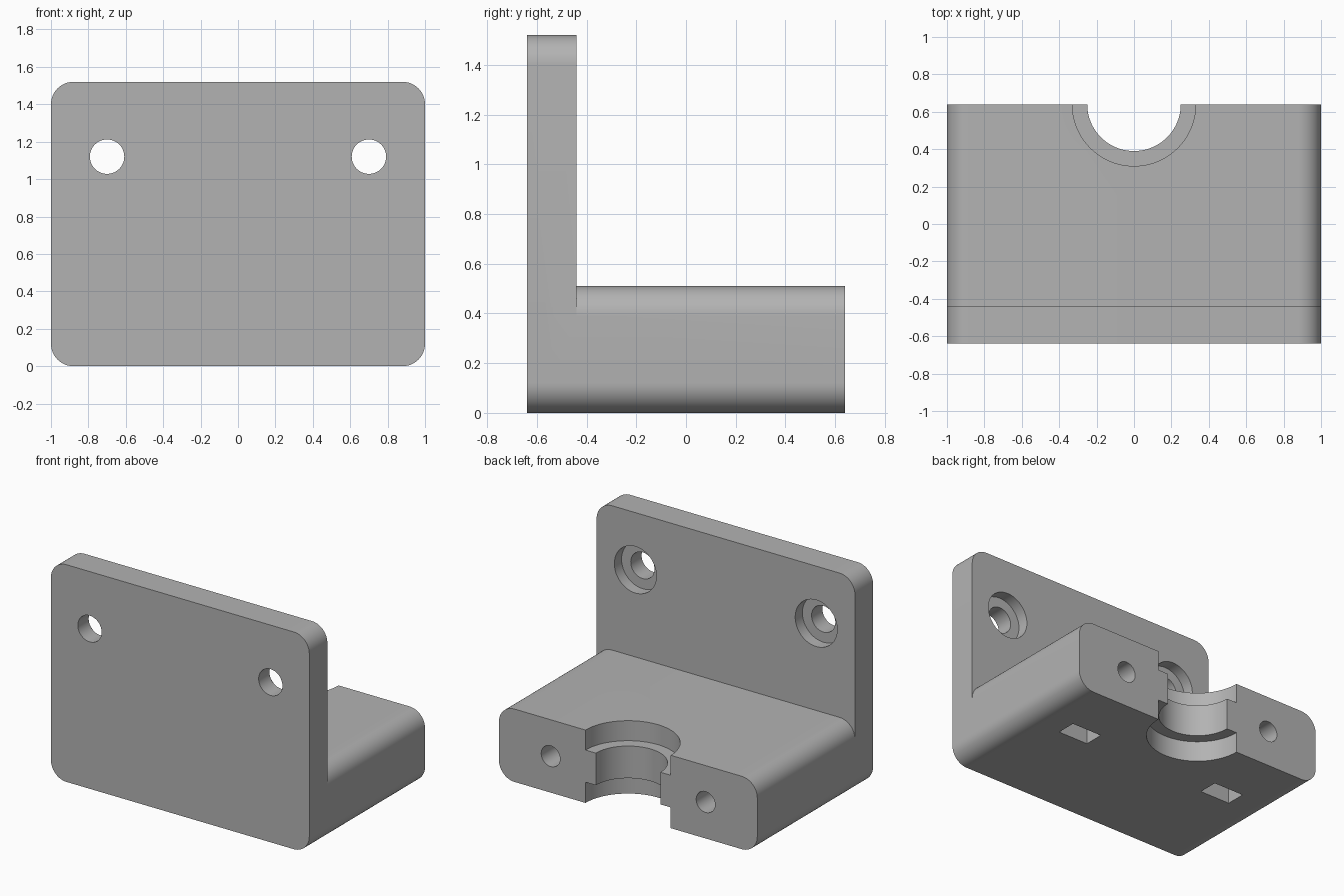
import bpy, bmesh, math
from mathutils import Matrix

cube = bpy.data.objects.get("Cube")
if cube:
    bpy.data.objects.remove(cube, do_unlink=True)

grey = bpy.data.materials.new("plain_grey")
grey.use_nodes = True
colour = (0.45, 0.45, 0.45, 1)
grey.diffuse_color = colour
grey.node_tree.nodes["Principled BSDF"].inputs["Base Color"].default_value = colour

FRONT, INNER, BACK = -0.64, -0.44, 0.64
BASE_H, PLATE_H, RADIUS = 0.51, 1.52, 0.12


def finish(name, bm):
    bmesh.ops.recalc_face_normals(bm, faces=bm.faces[:])
    mesh = bpy.data.meshes.new(name)
    bm.to_mesh(mesh)
    bm.free()
    mesh.materials.append(grey)
    obj = bpy.data.objects.new(name, mesh)
    bpy.context.collection.objects.link(obj)
    return obj


def rounded_slab(name, height, y0, y1, steps=12):
    """Rounded rectangle in x-z, extruded along y."""
    bm = bmesh.new()
    cx = 1 - RADIUS
    corners = [(cx, height - RADIUS), (-cx, height - RADIUS), (-cx, RADIUS), (cx, RADIUS)]
    ring = []
    for k, (x, z) in enumerate(corners):
        for i in range(steps + 1):
            a = math.pi / 2 * (k + i / steps)
            ring.append(bm.verts.new((x + RADIUS * math.cos(a), y0, z + RADIUS * math.sin(a))))
    face = bm.faces.new(ring)
    out = bmesh.ops.extrude_face_region(bm, geom=[face])
    moved = [v for v in out["geom"] if isinstance(v, bmesh.types.BMVert)]
    bmesh.ops.translate(bm, verts=moved, vec=(0, y1 - y0, 0))
    return finish(name, bm)


def cylinder(name, radius, axis, centre, start, end, sides=48):
    """Cylinder along y (centre is x, z) or along z (centre is x, y)."""
    bm = bmesh.new()
    bmesh.ops.create_cone(bm, cap_ends=True, segments=sides, radius1=radius,
                          radius2=radius, depth=end - start)
    mid = (start + end) / 2
    if axis == "y":
        turn = Matrix.Rotation(math.pi / 2, 4, "X")
        place = Matrix.Translation((centre[0], mid, centre[1]))
    else:
        turn = Matrix.Identity(4)
        place = Matrix.Translation((centre[0], centre[1], mid))
    bm.transform(place @ turn)
    return finish(name, bm)


def box(name, centre, size):
    bm = bmesh.new()
    bmesh.ops.create_cube(bm, size=1)
    bm.transform(Matrix.Translation(centre) @ Matrix.Diagonal((*size, 1)))
    return finish(name, bm)


def combine(target, tool, operation):
    mod = target.modifiers.new(tool.name, "BOOLEAN")
    mod.operation, mod.solver, mod.object = operation, "EXACT", tool
    bpy.context.view_layer.objects.active = target
    bpy.ops.object.modifier_apply(modifier=mod.name)
    bpy.data.objects.remove(tool, do_unlink=True)


# Upright plate joined to the thick base
bracket = rounded_slab("bracket", PLATE_H, FRONT, INNER)
combine(bracket, rounded_slab("base", BASE_H, FRONT + 0.1, BACK), "UNION")

# Stepped half-round socket in the back edge
cutters = [
    cylinder("socket_neck", 0.25, "z", (0, BACK), -0.1, BASE_H + 0.1, 96),
    cylinder("socket_top", 0.33, "z", (0, BACK), BASE_H - 0.14, BASE_H + 0.1, 96),
    cylinder("socket_bottom", 0.33, "z", (0, BACK), -0.1, 0.145, 96),
]
# Counterbored plate holes, clamp screw holes and nut slots on both sides
for s in (-1, 1):
    cutters += [
        cylinder("plate_hole", 0.092, "y", (s * 0.7, 1.12), FRONT - 0.1, INNER + 0.1),
        cylinder("counterbore", 0.163, "y", (s * 0.7, 1.12), INNER - 0.08, INNER + 0.1),
        cylinder("screw_hole", 0.073, "y", (s * 0.6, 0.255), 0.0, BACK + 0.1),
        box("nut_slot", (s * 0.6, 0.17, 0.135), (0.235, 0.14, 0.47)),
    ]
for cutter in cutters:
    combine(bracket, cutter, "DIFFERENCE")

# Smooth the rounded walls, keep real edges sharp
bpy.ops.object.select_all(action="DESELECT")
bracket.select_set(True)
bpy.context.view_layer.objects.active = bracket
bpy.ops.object.shade_smooth_by_angle(angle=math.radians(30))
